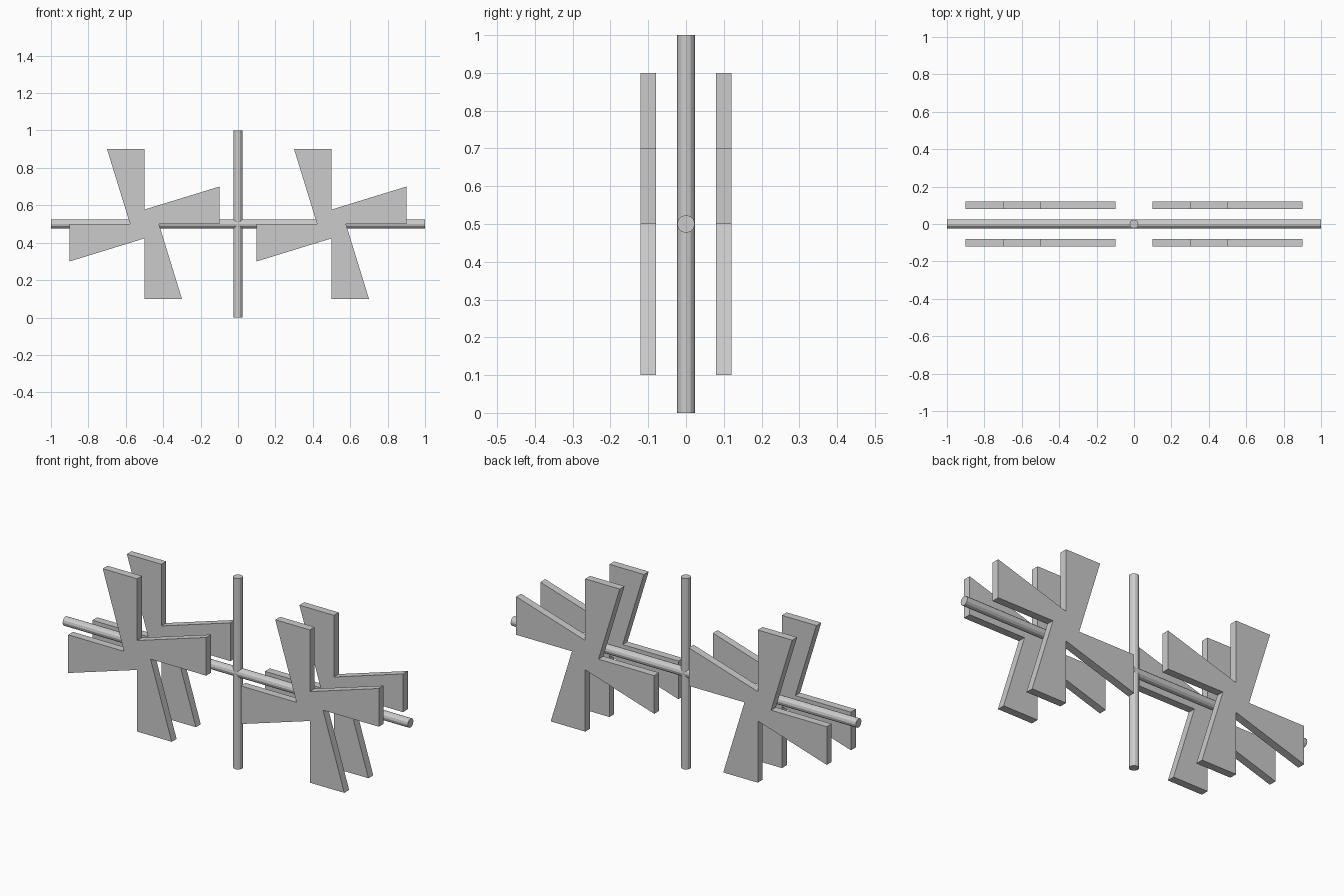
import bpy, bmesh, math
from mathutils import Matrix

if "Cube" in bpy.data.objects:
    bpy.data.objects.remove(bpy.data.objects["Cube"])

ROD_R = 0.0235
ROD_SIDES = 12
HUB = 0.077  # distance of the inner corners from the pinwheel centre


def make_object(name, bm):
    bmesh.ops.recalc_face_normals(bm, faces=bm.faces)
    mesh = bpy.data.meshes.new(name)
    bm.to_mesh(mesh)
    bm.free()
    obj = bpy.data.objects.new(name, mesh)
    bpy.context.collection.objects.link(obj)
    return obj


def rod(name, length, matrix):
    bm = bmesh.new()
    bmesh.ops.create_cone(bm, cap_ends=True, segments=ROD_SIDES, radius1=ROD_R,
                          radius2=ROD_R, depth=length, matrix=matrix)
    return make_object(name, bm)


def pinwheel(name, cx, y0, thickness=0.04):
    # one blade outline, repeated by quarter turns around the hub
    blade = [(-0.2, 0.4), (0.0, 0.4), (0.0, HUB)]
    bm = bmesh.new()
    verts = []
    for k in range(4):
        a = -k * math.pi / 2
        for x, z in blade:
            verts.append(bm.verts.new((cx + x * math.cos(a) - z * math.sin(a), y0,
                                       0.5 + x * math.sin(a) + z * math.cos(a))))
    face = bm.faces.new(verts)
    ext = bmesh.ops.extrude_face_region(bm, geom=[face], use_keep_orig=True)
    moved = [g for g in ext["geom"] if isinstance(g, bmesh.types.BMVert)]
    bmesh.ops.translate(bm, verts=moved, vec=(0, thickness, 0))
    return make_object(name, bm)


# Crossed rods
rod("vertical_post", 1.0, Matrix.Translation((0, 0, 0.5)))
rod("cross_bar", 2.0, Matrix.Translation((0, 0, 0.5)) @ Matrix.Rotation(math.pi / 2, 4, 'Y'))

# Pinwheel plates in front of and behind each half of the bar
for side, cx in (("left", -0.5), ("right", 0.5)):
    for depth, y0 in (("front", -0.12), ("back", 0.08)):
        pinwheel(f"{depth}_{side}_pinwheel", cx, y0)
